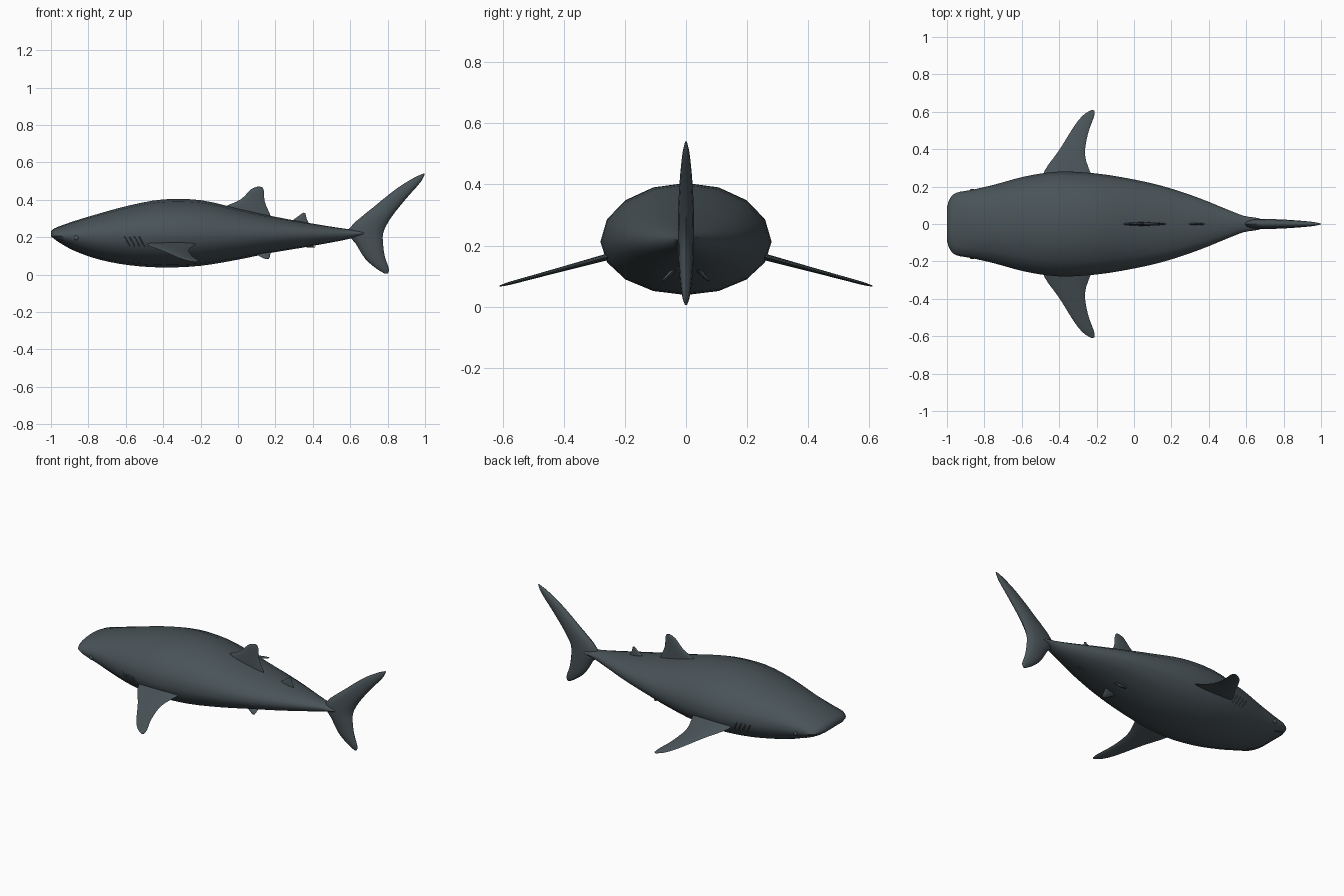
import bpy, bmesh, math
from mathutils import Vector

cube = bpy.data.objects.get("Cube")
if cube:
    bpy.data.objects.remove(cube)

skin = bpy.data.materials.new("slate_grey_skin")
skin.use_nodes = True
colour = (0.066, 0.086, 0.096, 1)
skin.diffuse_color = colour
bsdf = skin.node_tree.nodes["Principled BSDF"]
bsdf.inputs["Base Color"].default_value = colour
bsdf.inputs["Roughness"].default_value = 0.7


def spline(points, steps):
    """Smooth curve through tuples of any length."""
    pts = [Vector(p) for p in points]
    pts = [2 * pts[0] - pts[1]] + pts + [2 * pts[-1] - pts[-2]]
    out = []
    for p0, p1, p2, p3 in zip(pts, pts[1:], pts[2:], pts[3:]):
        for s in range(steps):
            t = s / steps
            out.append(0.5 * (2 * p1 + (p2 - p0) * t
                              + (2 * p0 - 5 * p1 + 4 * p2 - p3) * t * t
                              + (3 * p1 - p0 - 3 * p2 + p3) * t ** 3))
    out.append(pts[-2])
    return out


def finish(obj, angle=60):
    obj.data.materials.append(skin)
    bpy.ops.object.select_all(action='DESELECT')
    obj.select_set(True)
    bpy.context.view_layer.objects.active = obj
    bpy.ops.object.shade_smooth_by_angle(angle=math.radians(angle))


def loft(name, rings, angle=60):
    """Skin a list of equal rings and cap both ends."""
    bm = bmesh.new()
    rows = [[bm.verts.new(p) for p in ring] for ring in rings]
    n = len(rows[0])
    for a, b in zip(rows, rows[1:]):
        for i in range(n):
            j = (i + 1) % n
            bm.faces.new((a[i], a[j], b[j], b[i]))
    bm.faces.new(rows[0])
    bm.faces.new(rows[-1])
    bmesh.ops.recalc_face_normals(bm, faces=bm.faces)
    mesh = bpy.data.meshes.new(name)
    bm.to_mesh(mesh)
    bm.free()
    obj = bpy.data.objects.new(name, mesh)
    bpy.context.collection.objects.link(obj)
    finish(obj, angle)
    return obj


# Body: x, half width, top, bottom
stations = spline([
    (-1, .09, .23, .205), (-.985, .135, .245, .193), (-.95, .167, .26, .168),
    (-.87, .182, .288, .125), (-.74, .212, .327, .08), (-.58, .255, .37, .05),
    (-.4, .28, .402, .038), (-.2, .27, .398, .047), (0, .238, .353, .08),
    (.17, .198, .315, .115), (.35, .138, .281, .145), (.5, .077, .256, .172),
    (.59, .043, .243, .19), (.67, .03, .231, .212), (.705, .005, .226, .222)], 3)


def ring_point(station, a):
    x, w, top, bottom = station
    mid = .215 + .008 * x
    rise = top - mid if math.sin(a) > 0 else mid - bottom
    return Vector((x, w * math.cos(a), mid + rise * math.sin(a)))


def on_skin(x, degrees):
    for s, t in zip(stations, stations[1:]):
        if s[0] <= x <= t[0]:
            return ring_point(s.lerp(t, (x - s[0]) / (t[0] - s[0])),
                              math.radians(degrees))


SIDES = 16
loft("body", [[ring_point(s, math.tau * i / SIDES) for i in range(SIDES)]
              for s in stations])


def fin(name, spans, place, steps=3):
    """Lens-shaped fin. Spans: leading u, v, trailing u, v, half thickness."""
    rings = []
    for lu, lv, tu, tv, thick in spline(spans, steps):
        ring = []
        for i in range(12):
            a = math.tau * i / 12
            k = (1 - math.cos(a)) / 2
            ring.append(place(lu + (tu - lu) * k, lv + (tv - lv) * k,
                              thick * math.sin(a)))
        rings.append(ring)
    return loft(name, rings)


def upright(u, v, t):
    return Vector((u, t, v))


# Tail, from the upper tip to the lower tip
fin("tail_fin", [
    (.993, .541, .999, .538, .003), (.94, .517, .975, .493, .011),
    (.85, .461, .898, .405, .019), (.73, .365, .82, .307, .025),
    (.59, .24, .777, .225, .027), (.63, .165, .777, .15, .025),
    (.68, .085, .787, .09, .02), (.74, .032, .807, .03, .012),
    (.785, .005, .8, .005, .003)], upright)

# Back and underside fins, from root to tip
fin("dorsal_fin", [
    (-.09, .33, .185, .29, .01), (-.06, .367, .168, .33, .01),
    (.015, .402, .143, .39, .009), (.07, .456, .139, .445, .007),
    (.11, .472, .13, .467, .003)], upright)
fin("second_dorsal_fin", [
    (.27, .275, .385, .265, .007), (.305, .3, .368, .297, .006),
    (.348, .331, .36, .328, .002)], upright)
fin("anal_fin", [
    (.29, .185, .38, .185, .007), (.345, .15, .39, .158, .006),
    (.408, .145, .418, .148, .002)], upright)

# Paired fins, eyes and gill slits


def stroke(name, points, radius):
    curve = bpy.data.curves.new(name, 'CURVE')
    curve.dimensions = '3D'
    curve.bevel_depth = radius
    curve.bevel_resolution = 1
    curve.use_fill_caps = True
    line = curve.splines.new('POLY')
    line.points.add(len(points) - 1)
    for p, co in zip(line.points, points):
        p.co = (*co, 1)
    obj = bpy.data.objects.new(name, curve)
    bpy.context.collection.objects.link(obj)
    curve.materials.append(skin)


for side, name in ((1, "left"), (-1, "right")):
    def pectoral(u, v, t):
        return Vector((u, side * (v + .25 * t), .162 - .27 * (v - .26) + t))

    def pelvic(u, v, t):
        return Vector((u, side * (.035 + .7 * v + .7 * t), .125 - .7 * v + .7 * t))

    fin(name + "_pectoral_fin", [
        (-.5, .2, -.2, .2, .011), (-.478, .285, -.235, .28, .01),
        (-.4, .395, -.262, .37, .008), (-.32, .523, -.247, .48, .006),
        (-.27, .583, -.215, .57, .005), (-.225, .611, -.21, .605, .002)], pectoral)
    fin(name + "_pelvic_fin", [
        (.03, -.04, .19, -.04, .009), (.075, .01, .175, .01, .008),
        (.125, .045, .17, .043, .006), (.15, .06, .165, .058, .002)], pelvic)

    bpy.ops.mesh.primitive_uv_sphere_add(segments=12, ring_count=8, radius=.013)
    eye = bpy.context.object
    eye.name = name + "_eye"
    eye.scale.y = .5
    spot = on_skin(-.865, -8)
    eye.location = (spot.x, side * spot.y, spot.z)
    finish(eye)

    for i in range(4):
        slit = [on_skin(-.61 + .026 * i + .0015 * d, -d) for d in range(2, 23, 4)]
        stroke(f"{name}_gill_slit_{i + 1}",
               [(p.x, side * (p.y - .004), p.z) for p in slit], .004)

# Wide mouth line wrapping the snout
half = [on_skin(x, -38) for x in (-.9, -.93, -.955, -.975, -.985, -.995)]
stroke("mouth_line", [tuple(p) for p in half]
       + [(p.x, -p.y, p.z) for p in reversed(half)], .004)
